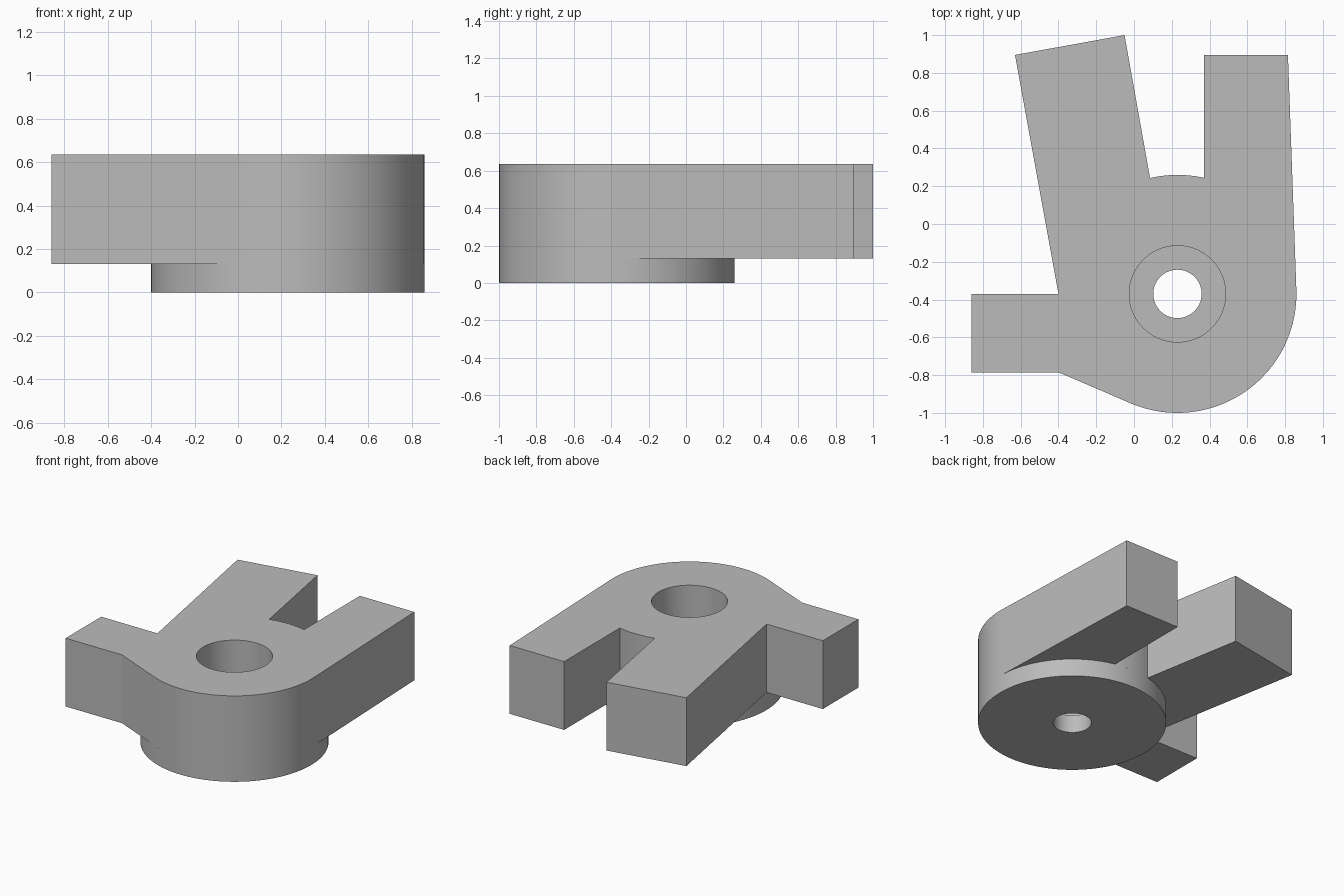
import bpy, bmesh
from math import atan2, acos, hypot, cos, sin, pi, radians

cube = bpy.data.objects.get("Cube")
if cube:
    bpy.data.objects.remove(cube, do_unlink=True)

CX, CY, R = 0.23, -0.37, 0.63      # hub centre and radius
LEDGE, TOP = 0.13, 0.635           # underside of the arms, top face

grey = bpy.data.materials.new("plain grey")
grey.use_nodes = True
grey.diffuse_color = (0.5, 0.5, 0.5, 1)
grey.node_tree.nodes["Principled BSDF"].inputs["Base Color"].default_value = (0.5, 0.5, 0.5, 1)


def arc(start, end, steps, r=R):
    angles = [start + (end - start) * i / steps for i in range(steps + 1)]
    return [(CX + r * cos(a), CY + r * sin(a)) for a in angles]


def tangent_angle(p, side):
    """Angle on the hub where a line from p touches it."""
    dx, dy = p[0] - CX, p[1] - CY
    return atan2(dy, dx) + side * acos(R / hypot(dx, dy))


def prism(name, outline, z0, z1):
    bm = bmesh.new()
    base = bm.faces.new([bm.verts.new((x, y, z0)) for x, y in outline])
    new = bmesh.ops.extrude_face_region(bm, geom=[base])["geom"]
    bmesh.ops.translate(bm, vec=(0, 0, z1 - z0),
                        verts=[v for v in new if isinstance(v, bmesh.types.BMVert)])
    bmesh.ops.recalc_face_normals(bm, faces=bm.faces)
    mesh = bpy.data.meshes.new(name)
    bm.to_mesh(mesh)
    bm.free()
    mesh.materials.append(grey)
    obj = bpy.data.objects.new(name, mesh)
    bpy.context.collection.objects.link(obj)
    return obj


def drill(obj, r):
    cutter = prism("bore_cutter", arc(0, 2 * pi, 96, r)[:-1], -0.2, 1)
    mod = obj.modifiers.new("bore", "BOOLEAN")
    mod.operation, mod.solver, mod.object = "DIFFERENCE", "EXACT", cutter
    bpy.ops.object.select_all(action="DESELECT")
    bpy.context.view_layer.objects.active = obj
    obj.select_set(True)
    bpy.ops.object.modifier_apply(modifier=mod.name)
    bpy.data.objects.remove(cutter, do_unlink=True)
    bpy.ops.object.shade_smooth_by_angle(angle=radians(20))


# Body with three arms: rounded front, straight arm, notch, slanted arm, side arm
side_corner, arm_corner = (-0.40, -0.785), (0.815, 0.895)
outline = arc(tangent_angle(side_corner, 1), tangent_angle(arm_corner, -1), 40)
outline += [arm_corner, (0.37, 0.895)]
outline += arc(acos(0.14 / R), acos(-0.145 / R), 10)
outline += [(-0.05, 1.0), (-0.63, 0.895), (-0.40, -0.37),
            (-0.86, -0.37), (-0.86, -0.785), side_corner]
body = prism("three_arm_body", outline, LEDGE, TOP)
drill(body, 0.255)

# Round foot under the hub, whose narrower hole leaves a step in the bore
foot = prism("hub_foot", arc(0, 2 * pi, 128)[:-1], 0, LEDGE)
drill(foot, 0.128)
